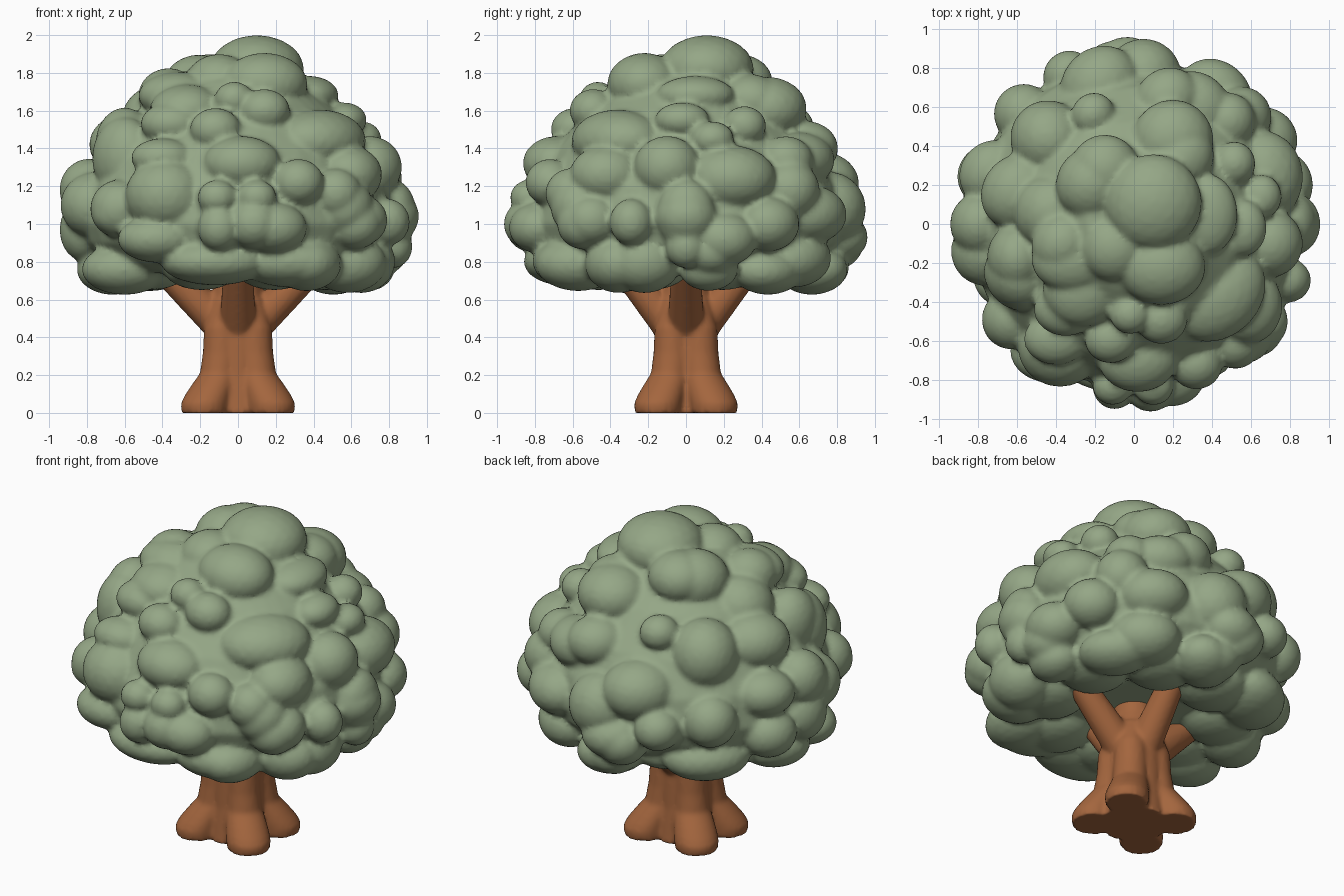
import bpy, bmesh, math
from mathutils import Matrix, Vector


def material(name, rgb):
    m = bpy.data.materials.new(name)
    m.diffuse_color = (*rgb, 1)
    return m


leaf = material("leaf green", (0.30, 0.385, 0.24))
bark = material("bark brown", (0.37, 0.132, 0.048))


def finish(bm, name, mat, voxel, smooth):
    """Fuse the overlapping pieces into one soft skin."""
    bmesh.ops.recalc_face_normals(bm, faces=bm.faces)
    me = bpy.data.meshes.new(name)
    bm.to_mesh(me)
    bm.free()
    me.materials.append(mat)
    ob = bpy.data.objects.new(name, me)
    bpy.context.collection.objects.link(ob)
    r = ob.modifiers.new("fuse", 'REMESH')
    r.mode = 'VOXEL'
    r.voxel_size = voxel
    r.use_smooth_shade = True
    s = ob.modifiers.new("soften", 'SMOOTH')
    s.factor, s.iterations = 0.5, smooth
    return ob


def loft(bm, rings):
    rows = [[bm.verts.new(p) for p in ring] for ring in rings]
    n = len(rows[0])
    for a, b in zip(rows, rows[1:]):
        for i in range(n):
            bm.faces.new((a[i], a[(i + 1) % n], b[(i + 1) % n], b[i]))
    bm.faces.new(rows[0][::-1])
    bm.faces.new(rows[-1])


def circle(z, r, cx=0, cy=0, n=40):
    return [(cx + r * math.cos(2 * math.pi * i / n), cy + r * math.sin(2 * math.pi * i / n), z) for i in range(n)]


# crown envelope: height, radius
ENV = [(0.62, .50), (0.75, .82), (0.9, .93), (1.0, .955), (1.2, .92), (1.4, .82),
       (1.6, .645), (1.75, .47), (1.9, .29), (2.0, .10)]


def env(z):
    for (z0, r0), (z1, r1) in zip(ENV, ENV[1:]):
        if z <= z1:
            return r0 + (r1 - r0) * (z - z0) / (z1 - z0)
    return 0.1


crown = bmesh.new()
loft(crown, [circle(z, env(z) - gap) for z, gap in ((.74, .16), (.8, .14), (.9, .12), (1.0, .11), (1.2, .11),
                                                    (1.4, .12), (1.6, .12), (1.75, .12), (1.83, .14))])


def puff(pos, size, turn=0):
    m = Matrix.Translation(pos) @ Matrix.Rotation(turn, 4, 'Z') @ Matrix.Diagonal((*size, 1))
    bmesh.ops.create_icosphere(crown, subdivisions=3, radius=1, matrix=m)


def puffs(azimuth, items):
    """Leaf clumps seen from one side: (across, height, half width, half height)."""
    a = math.radians(azimuth)
    out = Vector((math.cos(a), math.sin(a), 0))
    right = Vector((-math.sin(a), math.cos(a), 0))
    for u, z, ru, rz in items:
        ru, rz = ru * 1.04, rz * 1.04
        depth = (ru + rz) / 2
        rc = env(z) - depth * (0.93 + max(0, z - 1.2) * 0.35)
        d = math.sqrt(max(0, rc * rc - u * u))
        puff(right * u + out * d + Vector((0, 0, z)), (depth, ru, rz), a)


# clumps on the front
puffs(-90, [
    (-.38, 1.15, .21, .19), (.19, .98, .17, .13), (.02, 1.32, .20, .14),
    (.32, 1.22, .13, .12), (.10, 1.14, .10, .09), (-.11, 1.14, .10, .09), (-.10, .98, .11, .12),
    (-.43, .92, .20, .12), (-.66, 1.06, .11, .11), (-.79, 1.18, .15, .16), (-.82, .97, .12, .16),
    (-.60, .76, .22, .13), (-.12, .80, .28, .12), (.27, .80, .26, .13), (.58, .79, .20, .15),
    (.52, 1.16, .13, .13), (.82, 1.05, .12, .18), (.62, 1.0, .14, .13), (.82, .88, .10, .11),
    (-.35, 1.53, .16, .11), (-.12, 1.50, .13, .11), (.14, 1.60, .13, .11), (.14, 1.74, .22, .16),
    (-.32, 1.68, .20, .12), (-.40, 1.35, .16, .10), (-.60, 1.42, .15, .19), (-.02, 1.66, .10, .09)])

# clumps on the right side
puffs(0, [
    (-.10, 1.30, .17, .16), (.24, 1.24, .23, .17), (-.42, 1.26, .19, .15), (0, 1.04, .16, .14),
    (.20, .92, .17, .14), (-.22, .80, .19, .16), (-.29, 1.01, .11, .12),
    (.53, 1.33, .14, .13), (.12, .76, .15, .11), (-.57, .79, .22, .14),
    (-.50, 1.02, .14, .13), (-.82, 1.0, .14, .13), (-.02, 1.55, .14, .09), (.14, 1.45, .11, .09),
    (.31, 1.52, .11, .10), (.05, 1.68, .20, .10)])

# clumps on the back left
puffs(135, [
    (0, 1.40, .19, .20), (-.38, 1.21, .21, .17), (.33, 1.17, .17, .13), (0, 1.06, .15, .15),
    (.30, 1.42, .20, .16), (.62, 1.35, .15, .21), (0, 1.72, .19, .17), (-.40, 1.65, .18, .14),
    (.33, 1.68, .16, .14), (.63, 1.10, .18, .17), (.35, .92, .16, .14), (-.30, 1.02, .13, .12),
    (-.57, 1.40, .17, .14), (-.50, .93, .20, .14), (-.78, 1.18, .15, .15), (.79, 1.08, .15, .15),
    (0, .79, .25, .14), (.42, .76, .20, .13), (-.50, .76, .20, .13), (-.25, 1.52, .11, .10)])

# clumps on the back right
puffs(45, [
    (.17, 1.05, .20, .15), (.12, .82, .20, .15), (-.17, 1.0, .16, .14), (-.43, .85, .15, .12),
    (-.05, .75, .20, .12), (.45, .77, .20, .13),
    (.50, 1.08, .19, .19), (.20, 1.34, .19, .14), (.62, .90, .16, .14)])

# clumps on the front right corner
puffs(-45, [(.05, 1.44, .26, .16), (0, 1.09, .15, .15)])

# clumps on the top: x, y, z, half width, half height
for x, y, z, r, h in [(.10, .11, 1.82, .25, .18), (-.15, .28, 1.75, .18, .15), (.20, .43, 1.61, .21, .17),
                      (-.10, -.12, 1.75, .18, .15), (-.42, .06, 1.54, .20, .20), (.38, .10, 1.56, .14, .16),
                      (-.27, -.33, 1.60, .20, .14)]:
    puff((x, y, z), (r, r, h))

# clumps under the crown
for i in range(8):
    t = (i + .5) * math.pi / 4
    puff((.50 * math.cos(t), .50 * math.sin(t), .77), (.21, .21, .12), t)

finish(crown, "crown", leaf, 0.018, 2)

# trunk core
trunk = bmesh.new()
loft(trunk, [circle(z, r) for z, r in ((0, .20), (.2, .175), (.45, .165), (.55, .15), (.68, .12), (.9, .11))])

# four roots running up into the trunk: height, offset, radius
for angle in (40, 140, 220, 320):
    c, s = math.cos(math.radians(angle)), math.sin(math.radians(angle))
    loft(trunk, [circle(z, r, c * d, s * d, 24) for z, d, r in (
        (0, .232, .122), (.05, .23, .127), (.09, .21, .123), (.14, .178, .115), (.21, .13, .102),
        (.32, .115, .098), (.45, .11, .095), (.6, .08, .07))])

# four branches
for i, reach in enumerate((.45, .37, .45, .37)):
    t = i * math.pi / 2
    a = Vector((.07 * math.cos(t), .07 * math.sin(t), .45))
    b = Vector((reach * math.cos(t), reach * math.sin(t), .82))
    axis = (b - a).normalized()
    m = Matrix.Translation((a + b) / 2) @ axis.to_track_quat('Z', 'Y').to_matrix().to_4x4()
    bmesh.ops.create_cone(trunk, cap_ends=True, segments=20, radius1=.10, radius2=.073,
                          depth=(b - a).length, matrix=m)
finish(trunk, "trunk", bark, 0.014, 3)
